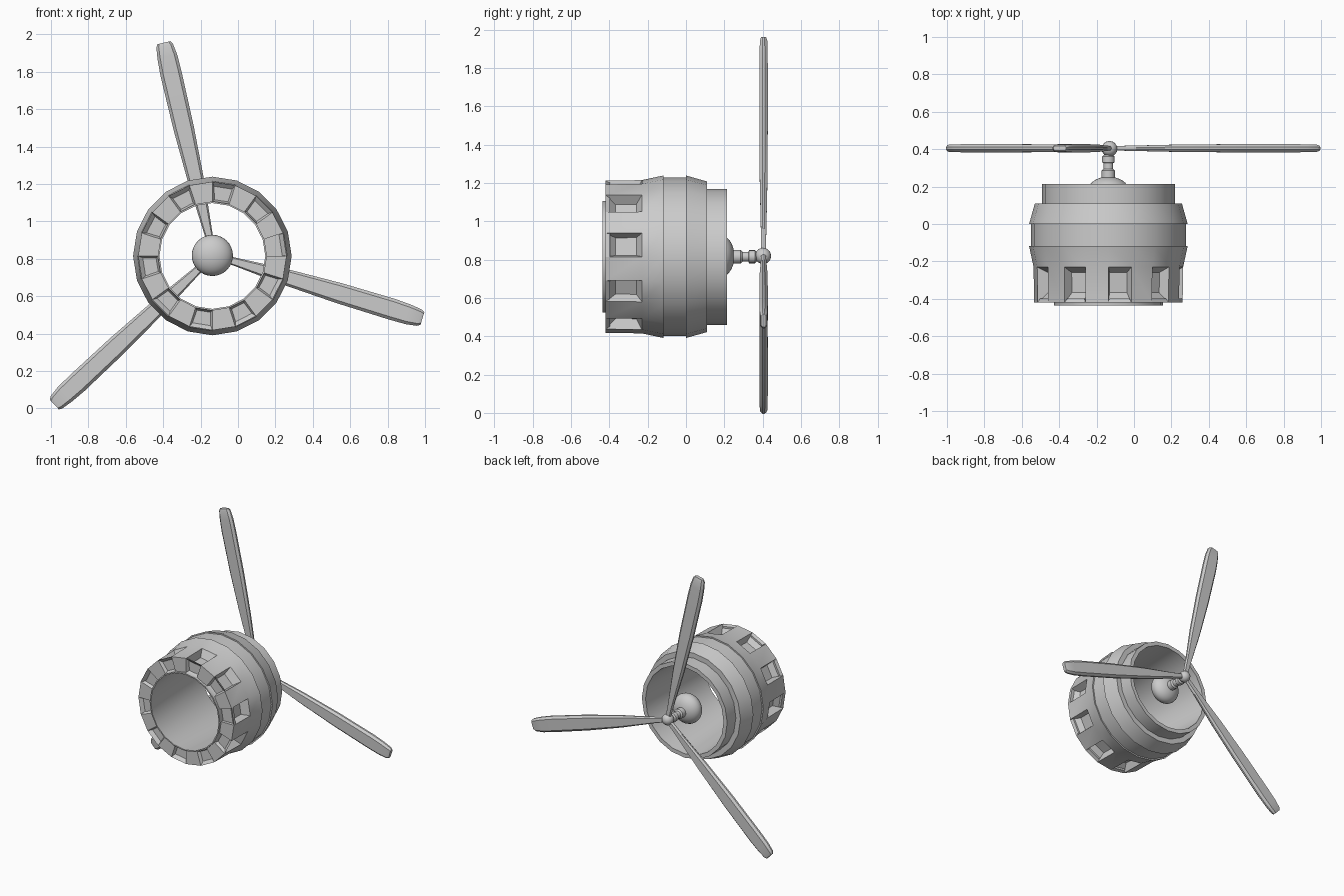
import bpy, bmesh, math
from mathutils import Vector

if "Cube" in bpy.data.objects:
    bpy.data.objects.remove(bpy.data.objects["Cube"])

CX, CZ = -0.137, 0.815          # engine axis, running along y
SIDES = 20


def finish(name, bm, angle=30):
    bmesh.ops.recalc_face_normals(bm, faces=bm.faces)
    mesh = bpy.data.meshes.new(name)
    bm.to_mesh(mesh)
    bm.free()
    obj = bpy.data.objects.new(name, mesh)
    bpy.context.collection.objects.link(obj)
    mesh.shade_smooth()
    mesh.set_sharp_from_angle(angle=math.radians(angle))
    return obj


def lathe(profile, sides, closed, cx=CX, cz=CZ):
    """Turn (radius, y) points around the y axis; returns bmesh and face grid."""
    bm = bmesh.new()
    rings = []
    for r, y in profile:
        rings.append([bm.verts.new((cx + r * math.cos(2 * math.pi * k / sides), y,
                                    cz + r * math.sin(2 * math.pi * k / sides)))
                      for k in range(sides)])
    pairs = list(zip(rings, rings[1:]))
    if closed:
        pairs.append((rings[-1], rings[0]))
    grid = [[bm.faces.new((a[k], a[(k + 1) % sides], b[(k + 1) % sides], b[k]))
             for k in range(sides)] for a, b in pairs]
    if not closed:
        bm.faces.new(rings[0])
        bm.faces.new(rings[-1])
    return bm, grid


# Cowling: stepped outer wall, tapered bore and protruding front lip
cowl = [(0.283, -0.437), (0.292, -0.437), (0.292, -0.42), (0.397, -0.42),
        (0.400, -0.23), (0.424, -0.118), (0.414, -0.118), (0.414, 0.0),
        (0.424, 0.0), (0.393, 0.11), (0.355, 0.11), (0.355, 0.213),
        (0.325, 0.213)]
bm, grid = lathe(cowl, SIDES, True)
axis = Vector((CX, 0, CZ))


def pocket(face, thickness, shift):
    """Inset one face and push it in along the shift direction."""
    bmesh.ops.inset_individual(bm, faces=[face], thickness=thickness)
    for v in face.verts:
        v.co += shift


# Ten vent pockets in every second side, with shallow recesses in the front
for k in range(0, SIDES, 2):
    side, front = grid[3][k], grid[2][k]
    c = side.calc_center_median()
    inward = (Vector((axis.x, c.y, axis.z)) - c).normalized()
    pocket(front, 0.014, Vector((0, 0.022, 0)))
    pocket(side, 0.022, inward * 0.055)
    mid = side.calc_center_median().y
    for v in side.verts:
        v.co.y = mid + 0.012 + (v.co.y - mid) * 0.68
finish("cowling", bm)

# Rounded gearbox dome in the rear opening
bm = bmesh.new()
bmesh.ops.create_uvsphere(bm, u_segments=32, v_segments=16, radius=0.11)
for v in bm.verts:
    x, y, z = v.co
    v.co = (CX + x, 0.178 + z * 0.68, CZ + 0.003 + y)
finish("gearbox_dome", bm)

# Stepped propeller shaft
shaft = [(0.036, 0.23), (0.036, 0.285), (0.026, 0.295), (0.026, 0.325),
         (0.034, 0.33), (0.034, 0.36), (0.024, 0.37), (0.024, 0.40)]
bm, _ = lathe(shaft, 16, False)
finish("propeller_shaft", bm)

# Propeller hub ball
PX, PY, PZ = -0.131, 0.402, 0.819
bm = bmesh.new()
bmesh.ops.create_uvsphere(bm, u_segments=16, v_segments=10, radius=0.042)
bmesh.ops.translate(bm, verts=bm.verts, vec=(PX, PY, PZ))
finish("propeller_hub", bm)

# Blades: flattened eight-sided section, (distance, low edge, high edge, half thickness)
stations = [(0.02, -0.018, 0.018, 0.012), (0.12, -0.022, 0.022, 0.014),
            (0.40, -0.043, 0.043, 0.020), (0.70, -0.055, 0.055, 0.022),
            (1.00, -0.058, 0.057, 0.022), (1.09, -0.056, 0.052, 0.021),
            (1.15, -0.047, 0.044, 0.019), (1.167, -0.036, 0.035, 0.013)]
section = [(1, 0.3), (0.72, 1), (-0.72, 1), (-1, 0.3),
           (-1, -0.3), (-0.72, -1), (0.72, -1), (1, -0.3)]
for n in range(3):
    a = math.radians(103.2 + 120 * n)
    along = Vector((math.cos(a), 0, math.sin(a)))
    across = Vector((-math.sin(a), 0, math.cos(a)))
    bm = bmesh.new()
    rings = []
    for d, lo, hi, t in stations:
        base = Vector((PX, PY + 0.003, PZ)) + along * d + across * (lo + hi) / 2
        rings.append([bm.verts.new(base + across * (u * (hi - lo) / 2)
                                   + Vector((0, w * t, 0))) for u, w in section])
    for r0, r1 in zip(rings, rings[1:]):
        for k in range(8):
            j = (k + 1) % 8
            bm.faces.new((r0[k], r0[j], r1[j], r1[k]))
    bm.faces.new(rings[0])
    bm.faces.new(rings[-1])
    finish("propeller_blade_%d" % (n + 1), bm)
